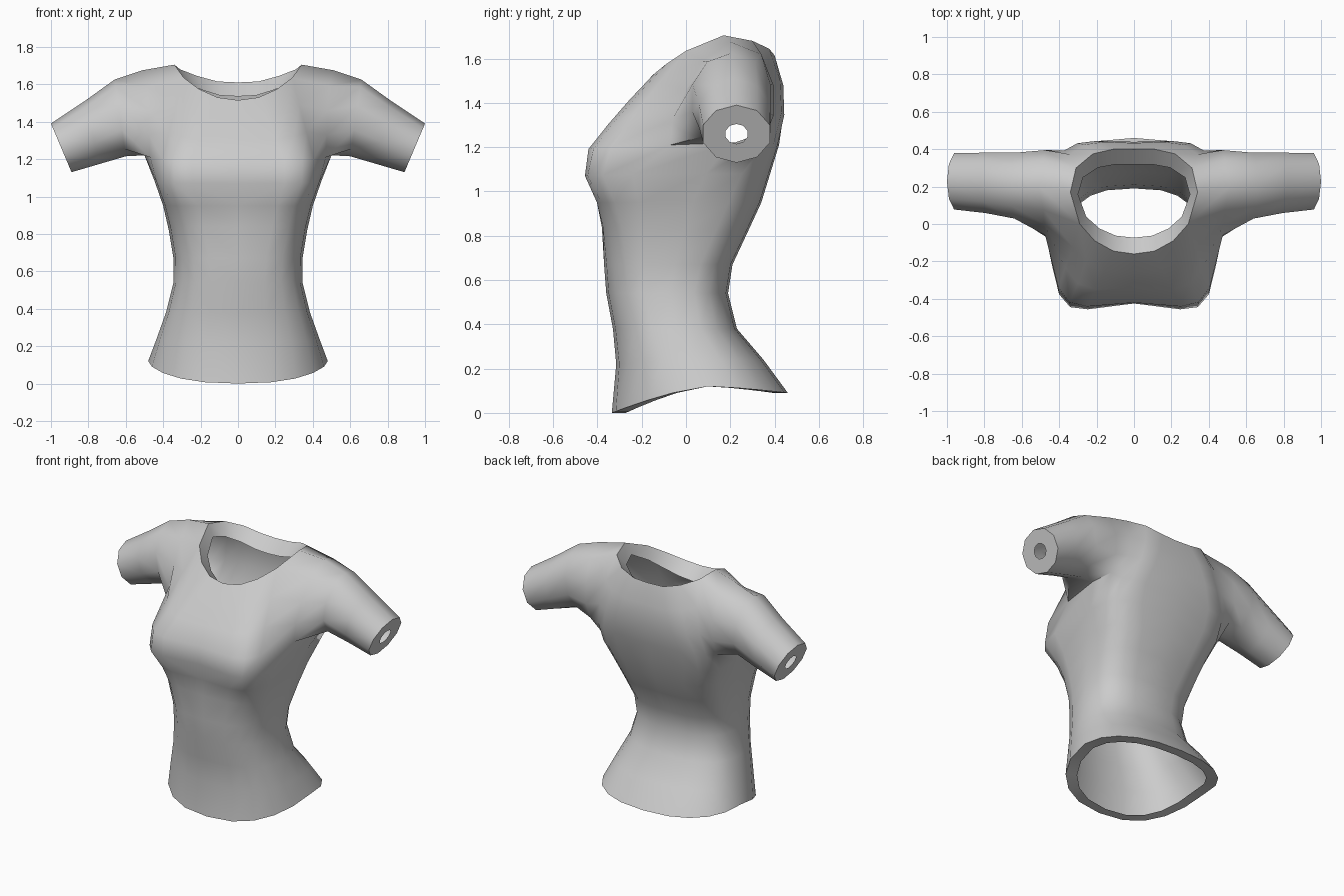
import bpy, bmesh
from math import sin, cos, pi, radians
from mathutils import Vector

if "Cube" in bpy.data.objects:
    bpy.data.objects.remove(bpy.data.objects["Cube"])

SIDE = 5            # column index of the side seam
COLS = 2 * SIDE     # columns run from front centre to back centre

# Body rows: z front, z side, z back, half width, y front, y side, y back, roundness, bust
BODY = [
    (0, .12, .09, .48, -.335, .10, .46, .85, 0),
    (.22, .24, .24, .435, -.315, .03, .35, .8, 0),
    (.38, .38, .38, .385, -.33, -.04, .23, .8, 0),
    (.54, .54, .54, .345, -.36, -.07, .19, .75, 0),
    (.67, .67, .67, .345, -.37, -.05, .21, .7, 0),
    (.84, .82, .82, .37, -.38, -.01, .28, .6, .01),
    (.95, .95, .95, .40, -.39, .03, .34, .55, .04),
    (1.07, 1.08, 1.08, .445, -.425, .09, .38, .5, .075),
    (1.19, 1.22, 1.21, .45, -.42, .17, .42, .5, .06),
]
NECK_FRONT = [(0, -.16, 1.515), (.11, -.145, 1.53), (.21, -.09, 1.575), (.29, 0, 1.635)]
NECK_BACK = [(0, .4, 1.61), (.11, .4, 1.615), (.22, .375, 1.645), (.31, .3, 1.68)]
# Armhole points, upward from the armpit
ARM_FRONT = [(.47, -.07, 1.21), (.475, -.06, 1.33), (.48, 0, 1.46), (.485, .075, 1.59)]
ARM_BACK = [(.475, .35, 1.23), (.475, .395, 1.34), (.475, .395, 1.48), (.485, .34, 1.62)]
# Sleeve rings: centre, half height vector (x, z), half depth
SLEEVE = [
    ((.63, .205, 1.42), (.03, .205), .185),
    ((.78, .22, 1.342), (.04, .168), .17),
    ((.945, .228, 1.26), (.055, .13), .158),
    ((.945, .228, 1.26), (.019, .045), .052),
]

bm = bmesh.new()


def grid(rows):
    for low, high in zip(rows, rows[1:]):
        for k in range(len(low) - 1):
            bm.faces.new((low[k], low[k + 1], high[k + 1], high[k]))


def body_row(zf, zs, zb, w, yf, ys, yb, p, bust):
    row = []
    for k in range(COLS + 1):
        a = pi * k / COLS
        front = k <= SIDE
        c = abs(cos(a)) ** p if k != SIDE else 0
        x = w * sin(a) ** p if 0 < k < COLS else 0
        y = ys + ((yf if front else yb) - ys) * c
        z = zs + ((zf if front else zb) - zs) * c ** 1.4
        if front:
            y -= bust * sin(2 * a)
        row.append(bm.verts.new((x, y, z)))
    return row


def panel(base, neck, arm, bulge, spread):
    """Rows from the chest line to the neckline, centre column first."""
    base[4].co = arm[0]
    rows = [base]
    for i in (1, 2, 3):
        t = i / 3
        row = []
        for k, n in enumerate(neck):
            out = (bulge + spread * k) * sin(pi * t)
            row.append(bm.verts.new(base[k].co.lerp(Vector(n), t) + Vector((0, out, 0))))
        rows.append(row + [bm.verts.new(arm[i])])
    return rows


def lip(verts, centre, sx, sy, drop):
    """Border loop turned inward."""
    return [bm.verts.new((v.co.x * sx, centre + (v.co.y - centre) * sy, v.co.z - drop))
            for v in verts]


# Body from hem to underarm, with a turned-in hem
rows = [body_row(*r) for r in BODY]
top = rows[-1]
top[SIDE].co = (.5, .2, 1.22)
grid([lip(rows[0], .06, .85, .84, 0)] + rows)

# Chest and upper back panels
front = panel(top[:SIDE], NECK_FRONT, ARM_FRONT, -.01, 0)
back = panel(top[:SIDE:-1], NECK_BACK, ARM_BACK, .03, .01)
grid(front)
grid([r[::-1] for r in back])

# Shoulder crown
neck_side = bm.verts.new((.34, .17, 1.705))
shoulder = bm.verts.new((.51, .2, 1.675))
bm.faces.new((front[3][3], front[3][4], shoulder, neck_side))
bm.faces.new((neck_side, shoulder, back[3][4], back[3][3]))

# Turned-in neckline
neckline = front[3][:4] + [neck_side] + back[3][3::-1]
grid([neckline, lip(neckline, .13, .88, .7, .075)])

# Sleeve from the armhole loop out to the cuff and its turned-in end
loop = [top[SIDE]] + [r[4] for r in front] + [shoulder] + [r[4] for r in back[::-1]]
rings = [loop]
for c, (hx, hz), depth in SLEEVE:
    ring = []
    for i in range(len(loop)):
        a = 2 * pi * i / len(loop)
        ring.append(bm.verts.new((c[0] - hx * cos(a), c[1] - depth * sin(a), c[2] - hz * cos(a))))
    rings.append(ring)
for inner, outer in zip(rings, rings[1:]):
    for i in range(len(loop)):
        j = (i + 1) % len(loop)
        bm.faces.new((inner[i], outer[i], outer[j], inner[j]))

mesh = bpy.data.meshes.new("shirt")
bm.to_mesh(mesh)
bm.free()
shirt = bpy.data.objects.new("shirt", mesh)
bpy.context.collection.objects.link(shirt)

# Grey cloth
cloth = bpy.data.materials.new("grey cloth")
cloth.use_nodes = True
cloth.diffuse_color = (.6, .6, .6, 1)
cloth.node_tree.nodes["Principled BSDF"].inputs["Base Color"].default_value = (.6, .6, .6, 1)
mesh.materials.append(cloth)

# Mirror the half and smooth it
mirror = shirt.modifiers.new("mirror", "MIRROR")
mirror.use_clip = True

bpy.ops.object.select_all(action="DESELECT")
shirt.select_set(True)
bpy.context.view_layer.objects.active = shirt
bpy.ops.object.convert(target="MESH")
bpy.ops.object.shade_smooth_by_angle(angle=radians(55))
